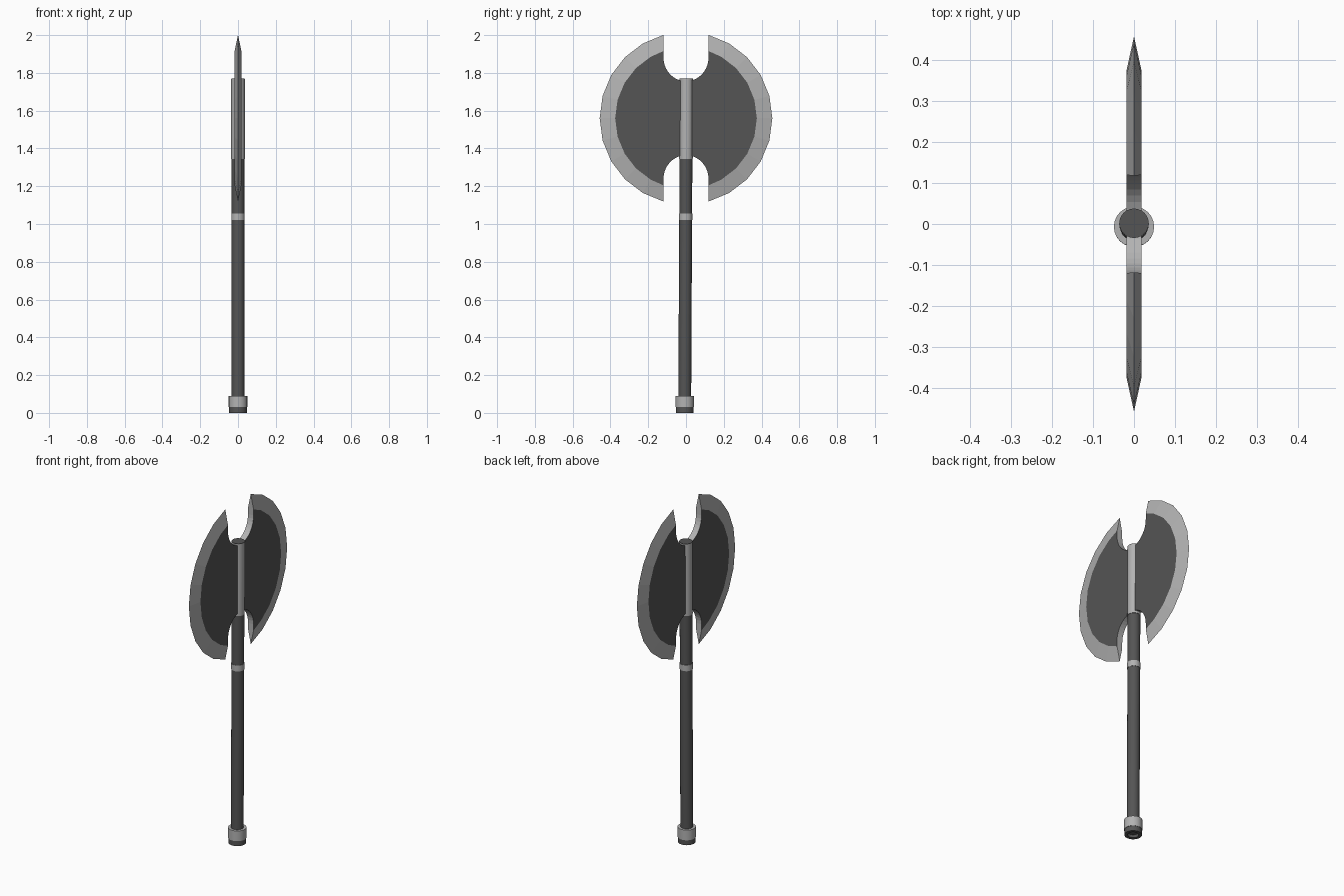
import bpy, bmesh, math

if "Cube" in bpy.data.objects:
    bpy.data.objects.remove(bpy.data.objects["Cube"])


def grey(name, v):
    m = bpy.data.materials.new(name)
    m.diffuse_color = (v, v, v, 1)
    m.use_nodes = True
    m.node_tree.nodes["Principled BSDF"].inputs["Base Color"].default_value = m.diffuse_color
    return m


DARK, LIGHT = grey("dark_steel", 0.09), grey("light_steel", 0.45)


def finish(bm, name, mats):
    bmesh.ops.recalc_face_normals(bm, faces=bm.faces)
    me = bpy.data.meshes.new(name)
    bm.to_mesh(me)
    bm.free()
    for m in mats:
        me.materials.append(m)
    ob = bpy.data.objects.new(name, me)
    bpy.context.collection.objects.link(ob)
    bpy.context.view_layer.objects.active = ob
    ob.select_set(True)
    return ob


def lathe(name, profile, mat, sides=24):
    """Revolve (radius, z) pairs; the axis leans very slightly in y."""
    bm = bmesh.new()
    rings = []
    for r, z in profile:
        rings.append([bm.verts.new((r * math.cos(a), r * math.sin(a) - 0.007 + 0.005 * z, z))
                      for a in (2 * math.pi * i / sides for i in range(sides))])
    for a, b in zip(rings, rings[1:]):
        for i in range(sides):
            j = (i + 1) % sides
            bm.faces.new((a[i], a[j], b[j], b[i]))
    bm.faces.new(rings[0])
    bm.faces.new(rings[-1])
    ob = finish(bm, name, [mat])
    bpy.ops.object.shade_smooth_by_angle(angle=math.radians(35))
    ob.select_set(False)
    return ob


# Shaft, its ring, the head socket with cap, and the hollow-ended pommel
lathe("shaft", [(0.034, 0.02), (0.034, 1.36)], DARK)
lathe("shaft_ring", [(0.0355, 1.02), (0.0355, 1.055)], LIGHT)
lathe("head_socket", [(0.036, 1.345), (0.036, 1.768)], LIGHT)
lathe("socket_cap", [(0.0355, 1.76), (0.0355, 1.77)], DARK)
lathe("pommel_band", [(0.049, 0.03), (0.049, 0.09)], LIGHT)
lathe("pommel_base", [(0.03, 0.018), (0.03, 0.0), (0.047, 0.0), (0.047, 0.032)], DARK)

# Blade: flat cheek, bevelled cutting edge and round notches, mirrored in y
CZ, R_OUT, R_IN, T, NOTCH, NOTCH_DZ = 1.56, 0.457, 0.375, 0.018, 0.119, 0.32
bm = bmesh.new()
angles = [math.radians(a) for a in range(-75, 76, 15)]
outer = [(R_OUT * math.cos(a), R_OUT * math.sin(a)) for a in angles]
inner = [(R_IN * math.cos(a), R_IN * math.sin(a)) for a in angles]
tip = math.sqrt(R_IN ** 2 - NOTCH ** 2)
inner[0], inner[-1] = (NOTCH, -tip), (NOTCH, tip)
arc = [(NOTCH * math.cos(t), NOTCH_DZ - 0.124 * math.sin(t))
       for t in (math.pi / 2 * i / 10 for i in range(11))]
arc[-1] = (0.0, arc[-1][1])
loop = inner + arc + [(y, -z) for y, z in reversed(arc)]

edge = [bm.verts.new((0, y, CZ + z)) for y, z in outer]
sides = [[bm.verts.new((x, y, CZ + z)) for y, z in loop] for x in (T, -T)]
n, m = len(inner), len(loop)
for s in sides:
    bm.faces.new(s)
    for i in range(n - 1):
        bm.faces.new((edge[i], edge[i + 1], s[i + 1], s[i])).material_index = 1
front, back = sides
for i in range(n - 1, m):
    if i == n + len(arc) - 1:
        continue  # open on the mirror plane
    j = (i + 1) % m
    bm.faces.new((front[i], front[j], back[j], back[i])).material_index = 1
for k, v in ((0, edge[0]), (n - 1, edge[-1])):
    bm.faces.new((v, front[k], back[k])).material_index = 1

blade = finish(bm, "double_blade", [DARK, LIGHT])
mirror = blade.modifiers.new("mirror", 'MIRROR')
mirror.use_axis = (False, True, False)
